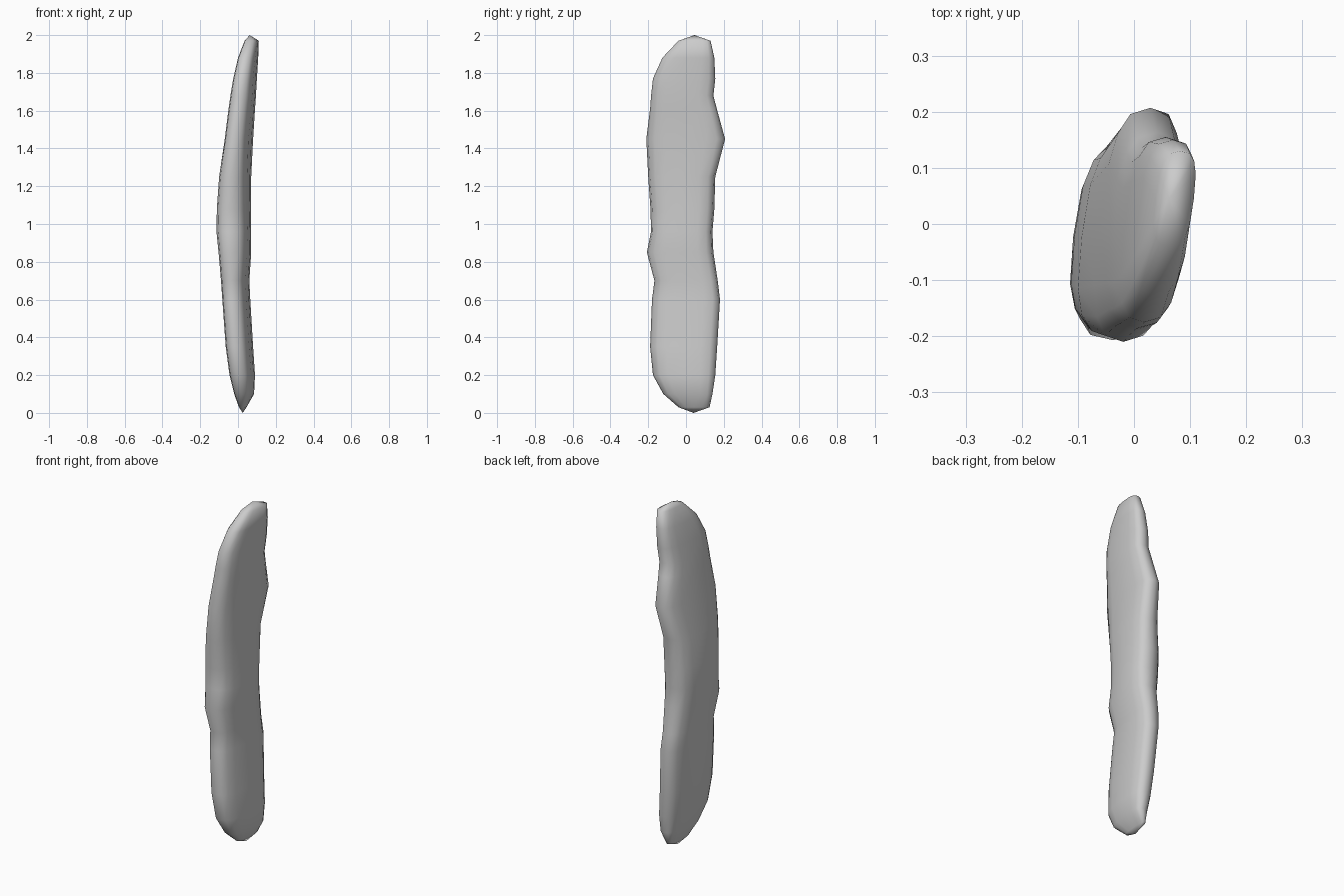
import bpy, bmesh, math

if "Cube" in bpy.data.objects:
    bpy.data.objects.remove(bpy.data.objects["Cube"])

# Cross-sections up the slab: z, x min, x max, y min, y max
SECTIONS = [
    (0.03, 0.005, 0.045, -0.04, 0.125),
    (0.10, -0.02, 0.085, -0.12, 0.14),
    (0.20, -0.045, 0.09, -0.175, 0.155),
    (0.35, -0.065, 0.08, -0.19, 0.165),
    (0.60, -0.083, 0.065, -0.18, 0.18),
    (0.70, -0.09, 0.06, -0.167, 0.168),
    (0.85, -0.103, 0.07, -0.207, 0.145),
    (0.96, -0.114, 0.07, -0.185, 0.14),
    (1.08, -0.112, 0.068, -0.188, 0.15),
    (1.25, -0.10, 0.07, -0.20, 0.155),
    (1.45, -0.07, 0.08, -0.21, 0.207),
    (1.61, -0.05, 0.09, -0.19, 0.163),
    (1.68, -0.04, 0.095, -0.185, 0.145),
    (1.77, -0.025, 0.10, -0.175, 0.155),
    (1.88, 0.0, 0.107, -0.125, 0.15),
    (1.97, 0.035, 0.11, -0.04, 0.13),
]
SIDES = 16
LEAN = 0.13     # the back edge leans towards +x
POWER = 2 / 2.9  # rounded-rectangle outline


def outline(z, x0, x1, y0, y1):
    """Sheared rounded outline, fitted to the given bounds."""
    def curve(c):
        return math.copysign(abs(c) ** POWER, c)
    angles = [2 * math.pi * i / SIDES for i in range(SIDES)]
    half_x, half_y = (x1 - x0) / 2, (y1 - y0) / 2
    ys = [half_y * curve(math.sin(a)) for a in angles]
    xs = [half_x * curve(math.cos(a)) + LEAN * y for a, y in zip(angles, ys)]
    fit = half_x / max(xs)
    return [(x * fit + (x0 + x1) / 2, y + (y0 + y1) / 2, z) for x, y in zip(xs, ys)]


# Loft the sections and close both tips
bm = bmesh.new()
rings = [[bm.verts.new(p) for p in outline(*s)] for s in SECTIONS]
for low, high in zip(rings, rings[1:]):
    for i in range(SIDES):
        j = (i + 1) % SIDES
        bm.faces.new((low[i], low[j], high[j], high[i]))
for ring, tip in ((rings[0], (0.025, 0.04, 0.0)), (rings[-1], (0.062, 0.045, 2.0))):
    end = bm.verts.new(tip)
    for i in range(SIDES):
        bm.faces.new((ring[i], ring[(i + 1) % SIDES], end))
bmesh.ops.recalc_face_normals(bm, faces=bm.faces)

mesh = bpy.data.meshes.new("stone_slab")
bm.to_mesh(mesh)
bm.free()
slab = bpy.data.objects.new("stone_slab", mesh)
bpy.context.collection.objects.link(slab)
for poly in mesh.polygons:
    poly.use_smooth = True
